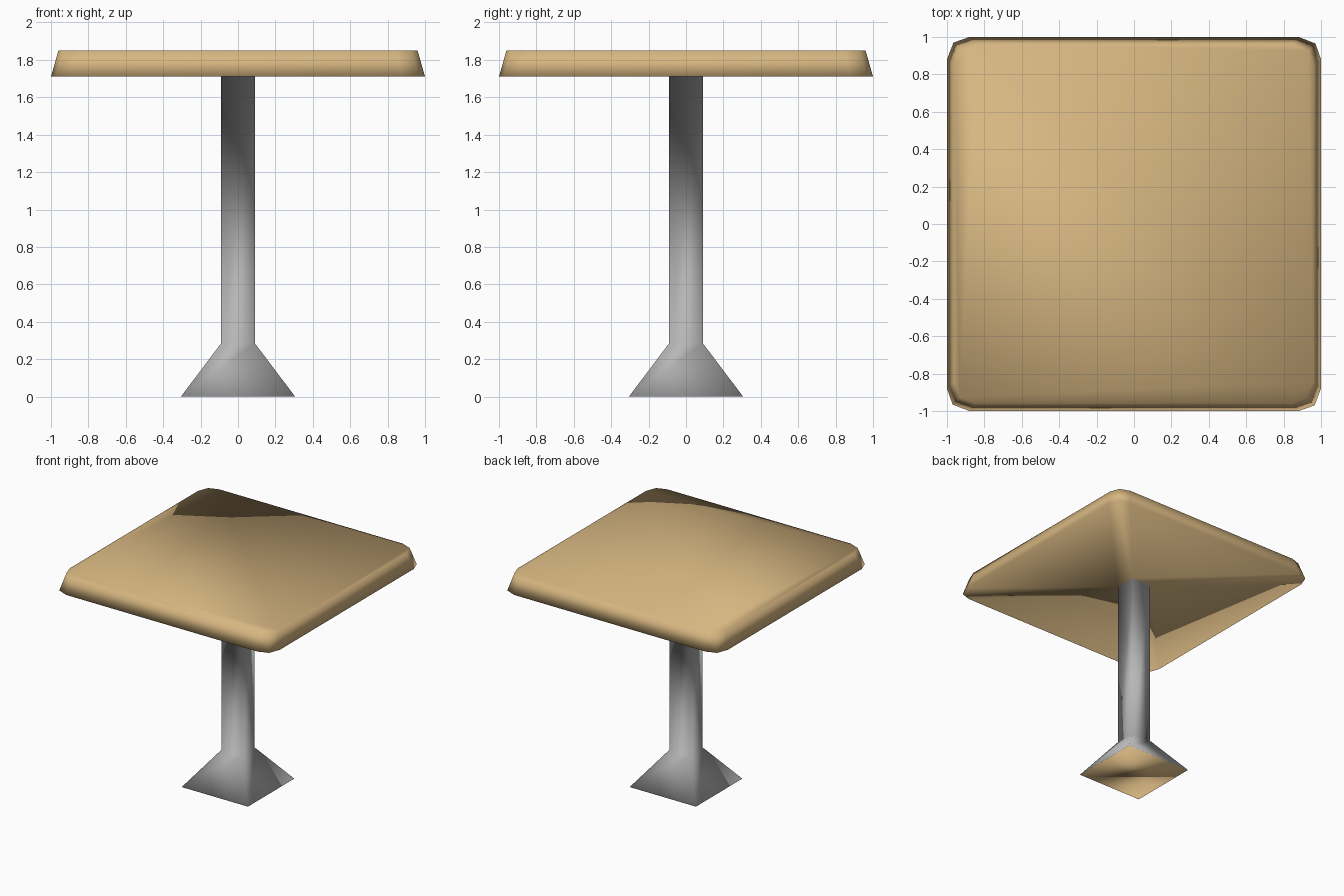
import bpy
import bmesh

# Remove the default cube
cube = bpy.data.objects.get("Cube")
if cube:
    bpy.data.objects.remove(cube, do_unlink=True)


def make_material(name, rgb):
    mat = bpy.data.materials.new(name)
    mat.use_nodes = True
    mat.diffuse_color = (*rgb, 1)
    mat.node_tree.nodes["Principled BSDF"].inputs["Base Color"].default_value = (*rgb, 1)
    return mat


WOOD, METAL = 0, 1
materials = [make_material("tan_wood", (0.68, 0.47, 0.22)),
             make_material("grey_metal", (0.47, 0.47, 0.47))]

# One rounded corner, turned four times to give the tabletop outline
CORNER = [(1, 0.88), (0.97, 0.965), (0.88, 1)]


def turned(points):
    """Repeat points at each quarter turn about z."""
    ring = []
    for _ in range(4):
        ring += points
        points = [(-y, x) for x, y in points]
    return ring


bm = bmesh.new()


def add_ring(points, scale, z):
    return [bm.verts.new((x * scale, y * scale, z)) for x, y in turned(points)]


def add_face(verts, mat):
    face = bm.faces.new(verts)
    face.material_index = mat
    face.smooth = True


def bridge(lower, upper, mat):
    n = len(lower)
    for i in range(n):
        j = (i + 1) % n
        add_face([lower[i], lower[j], upper[j], upper[i]], mat)


# Tabletop: sloping rim and flat top
rim_low = add_ring(CORNER, 1, 1.71)
rim_high = add_ring(CORNER, 0.96, 1.85)
bridge(rim_low, rim_high, WOOD)
add_face(rim_high, WOOD)

# Square leg and flared foot
SQUARE = [(1, 1)]
leg_top = add_ring(SQUARE, 0.09, 1.71)
leg_low = add_ring(SQUARE, 0.09, 0.285)
foot = add_ring(SQUARE, 0.305, 0)
bridge(leg_low, leg_top, METAL)
bridge(foot, leg_low, METAL)
add_face(foot[::-1], WOOD)

# Underside: fan at each corner, quad along each side, joined to the leg
for k in range(4):
    a, b, c = rim_low[3 * k:3 * k + 3]
    following = rim_low[(3 * k + 3) % 12]
    inner, inner_next = leg_top[k], leg_top[(k + 1) % 4]
    add_face([inner, b, a], WOOD)
    add_face([inner, c, b], WOOD)
    add_face([inner, inner_next, following, c], WOOD)

bmesh.ops.recalc_face_normals(bm, faces=bm.faces[:])
mesh = bpy.data.meshes.new("pedestal_table")
bm.to_mesh(mesh)
bm.free()
for mat in materials:
    mesh.materials.append(mat)
table = bpy.data.objects.new("pedestal_table", mesh)
bpy.context.collection.objects.link(table)
